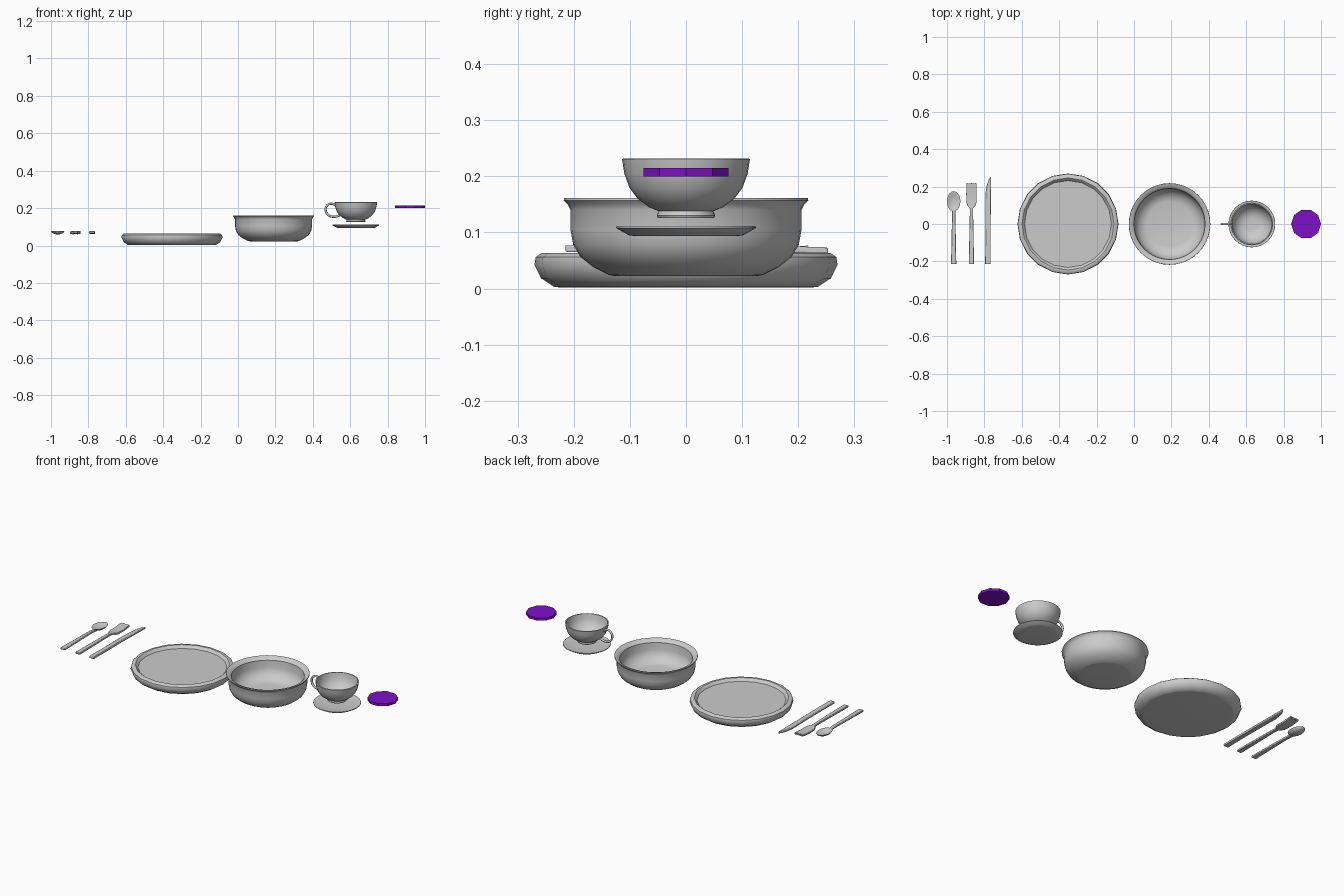
import bpy, bmesh, math

if "Cube" in bpy.data.objects:
    bpy.data.objects.remove(bpy.data.objects["Cube"])


def finish(name, bm, angle=40):
    bmesh.ops.remove_doubles(bm, verts=bm.verts, dist=1e-5)
    bmesh.ops.recalc_face_normals(bm, faces=bm.faces)
    me = bpy.data.meshes.new(name)
    bm.to_mesh(me)
    bm.free()
    ob = bpy.data.objects.new(name, me)
    bpy.context.collection.objects.link(ob)
    bpy.ops.object.select_all(action='DESELECT')
    ob.select_set(True)
    bpy.context.view_layer.objects.active = ob
    if angle:
        bpy.ops.object.shade_smooth_by_angle(angle=math.radians(angle))
    return ob


def revolve(name, profile, cx, cy=0, segs=32, sy=1.0, angle=40):
    """Spin an (r, z) profile about a vertical axis; ends close on the axis."""
    bm = bmesh.new()
    rings = []
    for r, z in profile:
        rings.append([bm.verts.new((cx + r * math.cos(2 * math.pi * i / segs),
                                    cy + sy * r * math.sin(2 * math.pi * i / segs), z))
                      for i in range(segs)])
    for a, b in zip(rings, rings[1:]):
        for i in range(segs):
            j = (i + 1) % segs
            bm.faces.new((a[i], a[j], b[j], b[i]))
    bm.faces.new(rings[0])
    bm.faces.new(rings[-1])
    return finish(name, bm, angle)


def slab(name, outline, cx, z0, z1, lift=lambda y: 0, bevel=0.003):
    """Extrude a flat outline, optionally bending it in z along y."""
    bm = bmesh.new()
    lo = [bm.verts.new((cx + x, y, z0 + lift(y))) for x, y in outline]
    hi = [bm.verts.new((cx + x, y, z1 + lift(y))) for x, y in outline]
    caps = [bm.faces.new(lo), bm.faces.new(hi)]
    n = len(outline)
    for i in range(n):
        j = (i + 1) % n
        bm.faces.new((lo[i], lo[j], hi[j], hi[i]))
    bmesh.ops.triangulate(bm, faces=caps)
    ob = finish(name, bm, 30)
    mod = ob.modifiers.new("soft_edges", 'BEVEL')
    mod.width = bevel
    mod.segments = 2
    mod.limit_method = 'ANGLE'
    mod.angle_limit = math.radians(40)
    return ob


def mirrored(half):
    return half + [(-x, y) for x, y in reversed(half) if abs(x) > 1e-6]


# Plate: thick, shallow, visibly many-sided
revolve("plate", [(0.225, 0.002), (0.235, 0.003), (0.258, 0.018), (0.270, 0.042),
                  (0.268, 0.056), (0.258, 0.063), (0.246, 0.063), (0.238, 0.056),
                  (0.232, 0.048)], -0.353, segs=20)

# Bowl with a small flared lip
revolve("bowl", [(0.125, 0.022), (0.137, 0.024), (0.165, 0.038), (0.188, 0.056),
                 (0.201, 0.078), (0.206, 0.105), (0.206, 0.140), (0.211, 0.150),
                 (0.218, 0.157), (0.217, 0.161), (0.202, 0.157), (0.190, 0.145),
                 (0.187, 0.105), (0.180, 0.080), (0.162, 0.060), (0.140, 0.047),
                 (0.120, 0.043)], 0.19, segs=40)

# Saucer
revolve("saucer", [(0.095, 0.094), (0.102, 0.095), (0.125, 0.108), (0.124, 0.111),
                   (0.085, 0.103), (0.06, 0.102)], 0.63, segs=32, angle=30)

# Cup body with foot
revolve("cup", [(0.050, 0.126), (0.052, 0.130), (0.049, 0.138), (0.066, 0.145),
                (0.086, 0.160), (0.101, 0.180), (0.110, 0.205), (0.114, 0.231),
                (0.108, 0.232), (0.103, 0.205), (0.094, 0.182), (0.078, 0.163),
                (0.055, 0.149), (0.03, 0.146)], 0.63, segs=32)

# Cup handle: thin loop in the xz plane
cu = bpy.data.curves.new("cup_handle", 'CURVE')
cu.dimensions = '3D'
cu.bevel_depth = 0.006
cu.bevel_resolution = 2
cu.resolution_u = 5
pts = [(0.523, 0.212), (0.508, 0.222), (0.488, 0.222), (0.472, 0.208), (0.469, 0.187),
       (0.480, 0.166), (0.500, 0.155), (0.520, 0.154), (0.546, 0.163)]
sp = cu.splines.new('BEZIER')
sp.bezier_points.add(len(pts) - 1)
for p, (x, z) in zip(sp.bezier_points, pts):
    p.co = (x, 0, z)
    p.handle_left_type = p.handle_right_type = 'AUTO'
bpy.context.collection.objects.link(bpy.data.objects.new("cup_handle", cu))

# Drink: flat ten-sided disc set beside the cup
drink = revolve("drink", [(0.08, 0.200), (0.08, 0.215)], 0.92, segs=10, angle=0)
mat = bpy.data.materials.new("purple")
mat.diffuse_color = (0.21, 0.005, 0.58, 1)
mat.use_nodes = True
mat.node_tree.nodes["Principled BSDF"].inputs["Base Color"].default_value = mat.diffuse_color
drink.data.materials.append(mat)

# Knife: straight handle, blade curving to a point on the right
slab("knife", [(-0.014, -0.215), (0.015, -0.215), (0.016, -0.1), (0.016, 0.04),
               (0.018, 0.255), (0.004, 0.235), (-0.006, 0.205), (-0.012, 0.165),
               (-0.013, 0.05), (-0.012, -0.1)], -0.782, 0.065, 0.077,
     lambda y: -0.003 if y > 0.1 else 0)

# Fork: tapered handle, three tines with a gentle scoop
slab("fork", mirrored([(0.013, -0.215), (0.012, -0.1), (0.009, 0.05), (0.009, 0.085),
                       (0.020, 0.096), (0.027, 0.115), (0.028, 0.16), (0.027, 0.218),
                       (0.020, 0.218), (0.017, 0.16), (0.016, 0.135), (0.008, 0.135),
                       (0.007, 0.16), (0.005, 0.218)]), -0.869, 0.066, 0.077,
     lambda y: -0.006 * math.sin(math.pi * (y - 0.07) / 0.15) if 0.07 < y < 0.22 else 0,
     bevel=0.002)

# Spoon: tapered handle and an oval hollow bowl
slab("spoon_handle", mirrored([(0.014, -0.215), (0.012, -0.1), (0.009, 0.04),
                               (0.009, 0.085)]), -0.964, 0.066, 0.077,
     lambda y: -0.004 if y > 0.06 else 0)
revolve("spoon_bowl", [(0.012, 0.060), (0.024, 0.064), (0.033, 0.071), (0.036, 0.077),
                       (0.032, 0.077), (0.022, 0.070), (0.010, 0.067)],
        -0.964, 0.121, segs=20, sy=1.5, angle=50)
